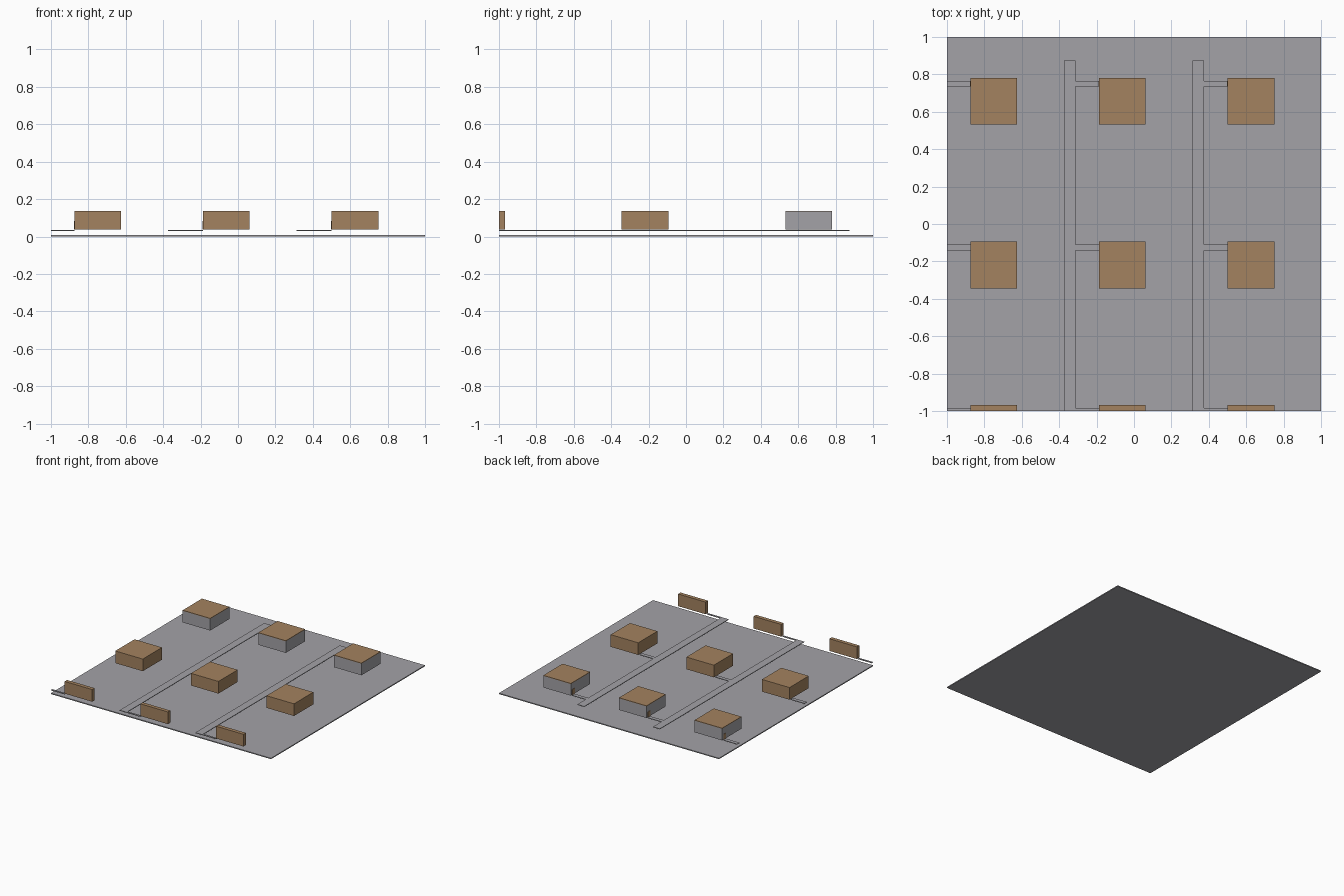
import bpy
import bmesh

cube = bpy.data.objects.get("Cube")
if cube:
    bpy.data.objects.remove(cube, do_unlink=True)


def material(name, rgb):
    mat = bpy.data.materials.new(name)
    mat.use_nodes = True
    colour = (*rgb, 1)
    mat.diffuse_color = colour
    mat.node_tree.nodes["Principled BSDF"].inputs["Base Color"].default_value = colour
    return mat


grey = material("stone grey", (0.37, 0.365, 0.39))
brown = material("light brown", (0.37, 0.225, 0.115))


def box(name, xs, ys, zs, mat):
    """Box between the given limits, trimmed to the edges of the plot."""
    xs, ys = [[max(-1, min(1, v)) for v in pair] for pair in (xs, ys)]
    bm = bmesh.new()
    bmesh.ops.create_cube(bm, size=1)
    for v in bm.verts:
        v.co = [lim[int(c > 0)] for lim, c in zip((xs, ys, zs), v.co)]
    mesh = bpy.data.meshes.new(name)
    bm.to_mesh(mesh)
    bm.free()
    mesh.materials.append(mat)
    obj = bpy.data.objects.new(name, mesh)
    bpy.context.collection.objects.link(obj)
    return obj


UNIT = 1 / 32
ROAD_Z = (0.03, 0.035)
BASE, TOP, ROOF = 0.0375, 0.1375, 0.005

# Ground slab
box("ground", (-1, 1), (-1, 1), (0, 0.008), grey)

for col in range(3):
    x = -0.875 + 22 * UNIT * col       # house side facing its street
    street = x - 4 * UNIT
    # Streets; the first one lies outside the plot
    if col:
        box("street", (street - 2 * UNIT, street), (-1, 0.875), ROAD_Z, grey)

    for row in range(3):
        back = 0.78125 - 28 * UNIT * row
        xs, ys = (x, x + 8 * UNIT), (back - 8 * UNIT, back)
        door_y = (back - 1.5 * UNIT, back - 0.5 * UNIT)
        # Footpath from street to house
        box("footpath", (street, x), door_y, ROAD_Z, grey)
        if row == 0:
            # Back row: grey walls, brown roof and door
            box("house_walls", xs, ys, (BASE, TOP - ROOF), grey)
            box("house_roof", xs, ys, (TOP - ROOF, TOP), brown)
            box("house_door", (x - 0.003, x), door_y, (BASE, BASE + 0.045), brown)
        else:
            # Other rows: plain brown blocks
            box("house_block", xs, ys, (BASE, TOP), brown)
